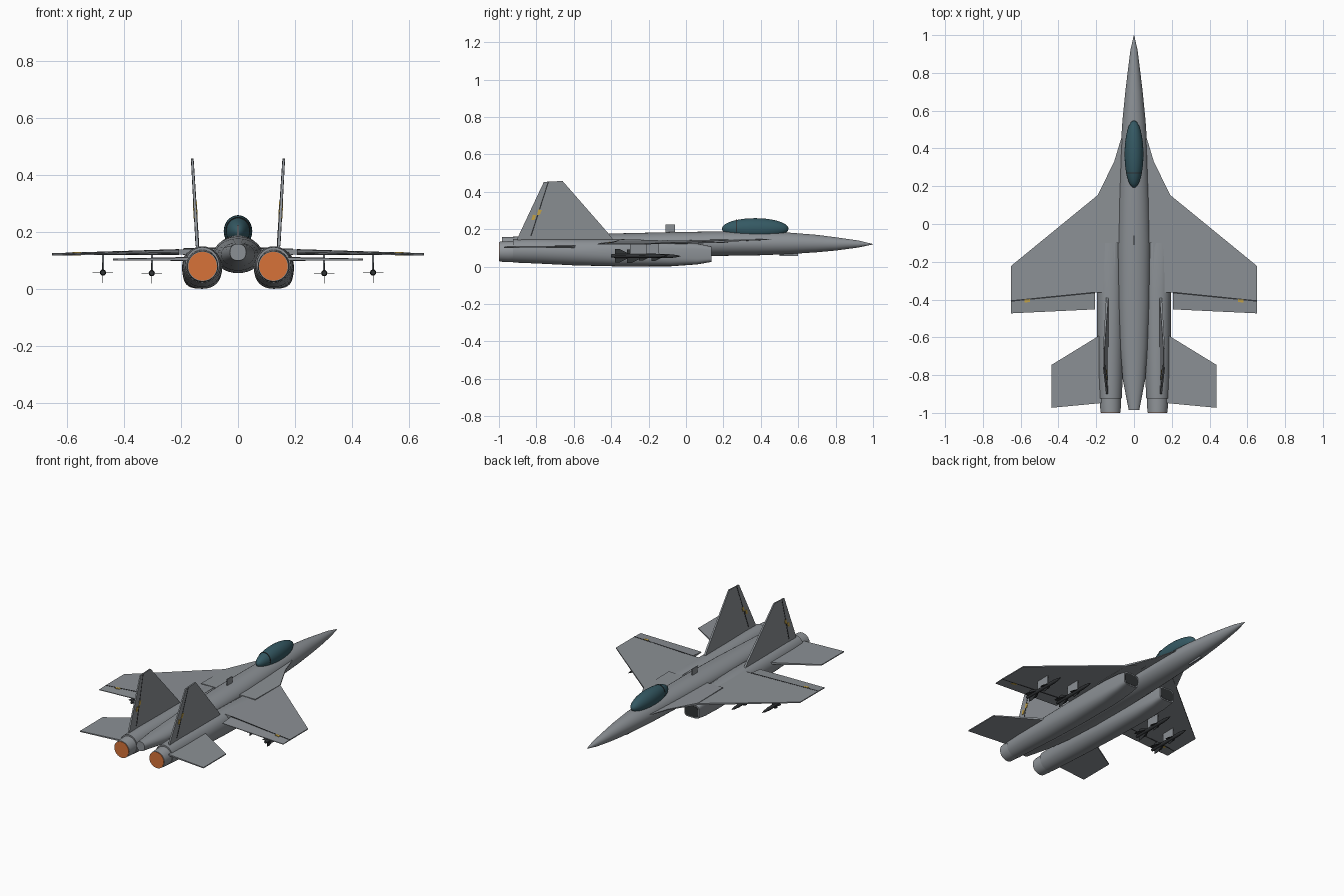
import bpy, bmesh, math
from mathutils import Vector

if "Cube" in bpy.data.objects:
    bpy.data.objects.remove(bpy.data.objects["Cube"])


def material(name, rgb):
    m = bpy.data.materials.new(name)
    m.diffuse_color = (*rgb, 1)
    m.use_nodes = True
    m.node_tree.nodes["Principled BSDF"].inputs["Base Color"].default_value = m.diffuse_color
    return m


GREY = material("airframe grey", (0.26, 0.28, 0.30))
METAL = material("nozzle grey", (0.29, 0.31, 0.33))
DARK = material("dark grey", (0.03, 0.033, 0.036))
GLASS = material("canopy teal", (0.035, 0.10, 0.125))
ORANGE = material("exhaust orange", (0.68, 0.17, 0.04))
GOLD = material("marking gold", (0.55, 0.36, 0.06))


def finish(name, bm, mat, smooth=None):
    bmesh.ops.recalc_face_normals(bm, faces=bm.faces)
    me = bpy.data.meshes.new(name)
    bm.to_mesh(me)
    bm.free()
    me.materials.append(mat)
    ob = bpy.data.objects.new(name, me)
    bpy.context.collection.objects.link(ob)
    if smooth:
        bpy.ops.object.select_all(action='DESELECT')
        bpy.context.view_layer.objects.active = ob
        ob.select_set(True)
        bpy.ops.object.shade_smooth_by_angle(angle=math.radians(smooth))
    return ob


def loft(name, sections, mat, s=1, n=32):
    """Sections along y: (y, centre x, half width, bottom z, top z, squareness)."""
    bm = bmesh.new()
    rings = []
    for y, cx, hw, z0, z1, p in sections:
        ring = []
        for i in range(n):
            a = 2 * math.pi * i / n
            c, d = math.cos(a), math.sin(a)
            x = s * cx + hw * math.copysign(abs(c) ** (2 / p), c)
            z = (z0 + z1) / 2 + (z1 - z0) / 2 * math.copysign(abs(d) ** (2 / p), d)
            ring.append(bm.verts.new((x, y, z)))
        rings.append(ring)
    for a, b in zip(rings, rings[1:]):
        for i in range(n):
            j = (i + 1) % n
            bm.faces.new((a[i], a[j], b[j], b[i]))
    bm.faces.new(rings[0])
    bm.faces.new(rings[-1])
    return finish(name, bm, mat, 40)


def plate(name, pts, mat, s=1, axis=(0, 0, 1)):
    """Slab from outline points (x, y, z, half thickness)."""
    bm = bmesh.new()
    ax = Vector(axis)
    mid = [(Vector((s * x, y, z)), t) for x, y, z, t in pts]
    top = [bm.verts.new(p + ax * t) for p, t in mid]
    bot = [bm.verts.new(p - ax * t) for p, t in mid]
    bm.faces.new(top)
    bm.faces.new(bot)
    for i in range(len(pts)):
        j = (i + 1) % len(pts)
        bm.faces.new((top[i], top[j], bot[j], bot[i]))
    return finish(name, bm, mat)


def blade(name, x, y0, y1, z0, z1, t, mat, s=1):
    return plate(name, [(x, y0, z0, t), (x, y1, z0, t), (x, y1, z1, t), (x, y0, z1, t)],
                 mat, s, (1, 0, 0))


# Fuselage with pointed nose
loft("fuselage", [
    (1.0, 0, .001, .119, .121, 2), (.92, 0, .019, .102, .140, 2), (.8, 0, .034, .086, .157, 2),
    (.7, 0, .046, .077, .170, 2), (.55, 0, .061, .067, .182, 2), (.4, 0, .071, .061, .188, 2),
    (.15, 0, .080, .057, .188, 2), (-.1, 0, .086, .056, .184, 2), (-.4, 0, .083, .056, .177, 2),
    (-.65, 0, .072, .065, .168, 2), (-.82, 0, .060, .08, .163, 2), (-.985, 0, .028, .10, .158, 2.4)],
    GREY)

# Canopy and its thin frame hoop
bm = bmesh.new()
bmesh.ops.create_uvsphere(bm, u_segments=32, v_segments=20, radius=1)
for v in bm.verts:
    v.co = Vector((v.co.x * .05, .37 + v.co.y * .178, .203 + v.co.z * .056))
finish("canopy", bm, GLASS, 60)
loft("canopy_frame", [(.268, 0, .0425, .16, .2515, 2), (.272, 0, .0428, .16, .252, 2)], DARK)

# Blade antennas
blade("spine_antenna", 0, -.11, -.06, .17, .224, .003, GREY)
blade("chin_antenna", 0, .50, .60, .056, .08, .003, GREY)

for s, side in ((1, "right"), (-1, "left")):
    # Engine nacelle, intake and nozzle
    loft(side + "_nacelle", [
        (.135, .135, .052, .025, .108, 5), (.06, .133, .058, .012, .124, 4),
        (-.08, .130, .064, .002, .140, 3), (-.35, .126, .070, .001, .147, 2.3),
        (-.6, .125, .070, .007, .148, 2), (-.8, .125, .066, .017, .150, 2),
        (-.925, .125, .060, .022, .147, 2)], GREY, s)
    loft(side + "_intake", [(.137, .135, .045, .032, .101, 5), (.13, .135, .045, .032, .101, 5)], DARK, s)
    loft(side + "_nozzle", [(-.91, .125, .055, .026, .138, 2), (-.95, .125, .056, .024, .136, 2),
                            (-.997, .124, .053, .027, .133, 2)], METAL, s)
    loft(side + "_exhaust", [(-.99, .124, .050, .030, .130, 2), (-1.0, .124, .050, .030, .130, 2)],
         ORANGE, s)

    # Leading edge extension, wing and flap
    plate(side + "_root_extension", [(.03, .52, .145, .002), (.072, .44, .145, .002),
          (.105, .33, .142, .003), (.192, .153, .133, .006), (.192, -.1, .131, .012),
          (.03, -.1, .131, .012)], GREY, s)
    plate(side + "_wing", [(.10, .225, .133, .005), (.192, .153, .132, .005), (.651, -.222, .122, .003),
          (.651, -.407, .122, .003), (.19, -.362, .130, .009), (.10, -.36, .131, .011)], GREY, s)
    plate(side + "_flap", [(.206, -.36, .130, .008), (.651, -.405, .122, .003),
          (.651, -.473, .120, .002), (.206, -.452, .127, .002)], GREY, s)
    plate(side + "_flap_hinge", [(.206, -.359, .130, .010), (.651, -.404, .122, .0038),
          (.651, -.411, .122, .0038), (.206, -.367, .130, .010)], DARK, s)
    plate(side + "_wing_marking", [(.55, -.398, .124, .006), (.58, -.401, .1235, .006),
          (.58, -.416, .1235, .006), (.55, -.413, .124, .006)], GOLD, s)

    # Horizontal tail
    plate(side + "_tailplane", [(.15, -.57, .106, .007), (.437, -.746, .104, .003),
          (.437, -.973, .103, .003), (.15, -.946, .106, .005)], GREY, s)

    # Vertical fin with rudder hinge and gold marking
    plate(side + "_fin", [(.141, -.38, .13, .006), (.143, -.41, .172, .006), (.160, -.66, .458, .004),
          (.160, -.76, .453, .004), (.143, -.90, .155, .005), (.141, -.90, .13, .005)],
          GREY, s, (1, 0, 0))
    plate(side + "_rudder_hinge", [(.143, -.825, .165, .0065), (.160, -.733, .453, .0048),
          (.160, -.739, .453, .0048), (.143, -.832, .165, .0065)], DARK, s, (1, 0, 0))
    for k, (y, z) in enumerate(((-.785, .29), (-.815, .262))):
        x = .143 + (z - .16) * .058
        plate(f"{side}_fin_marking_{k + 1}", [(x, y - .012, z - .014, .007), (x, y + .004, z - .012, .007),
              (x, y + .014, z + .012, .007), (x, y - .004, z + .016, .007)], GOLD, s, (1, 0, 0))

    # Missiles on pylons
    for label, x, y, z in (("inner", .302, -.335, .056), ("outer", .473, -.40, .058)):
        name = f"{side}_{label}_"
        blade(name + "pylon", x, y + .10, y + .19, z, .124, .0035, GREY, s)
        loft(name + "missile", [(y + d, x, r, z - r, z + r, 2) for d, r in
             ((0, .008), (.02, .011), (.24, .011), (.28, .007), (.305, .001))], DARK, s, 12)
        for tag, d, span, ln in (("tail", .02, .036, .085), ("fore", .15, .026, .06)):
            for ax in ((1, 0, 0), (0, 0, 1)):
                up = ax[0]
                prof = ((d, span), (d, -span), (d + .3 * ln, -span), (d + ln, -.005),
                        (d + ln, .005), (d + .3 * ln, span))
                plate(f"{name}{tag}_fin_{'v' if up else 'h'}",
                      [(x + (0 if up else w), y + a, z + (w if up else 0), .0008) for a, w in prof],
                      DARK, s, ax)
